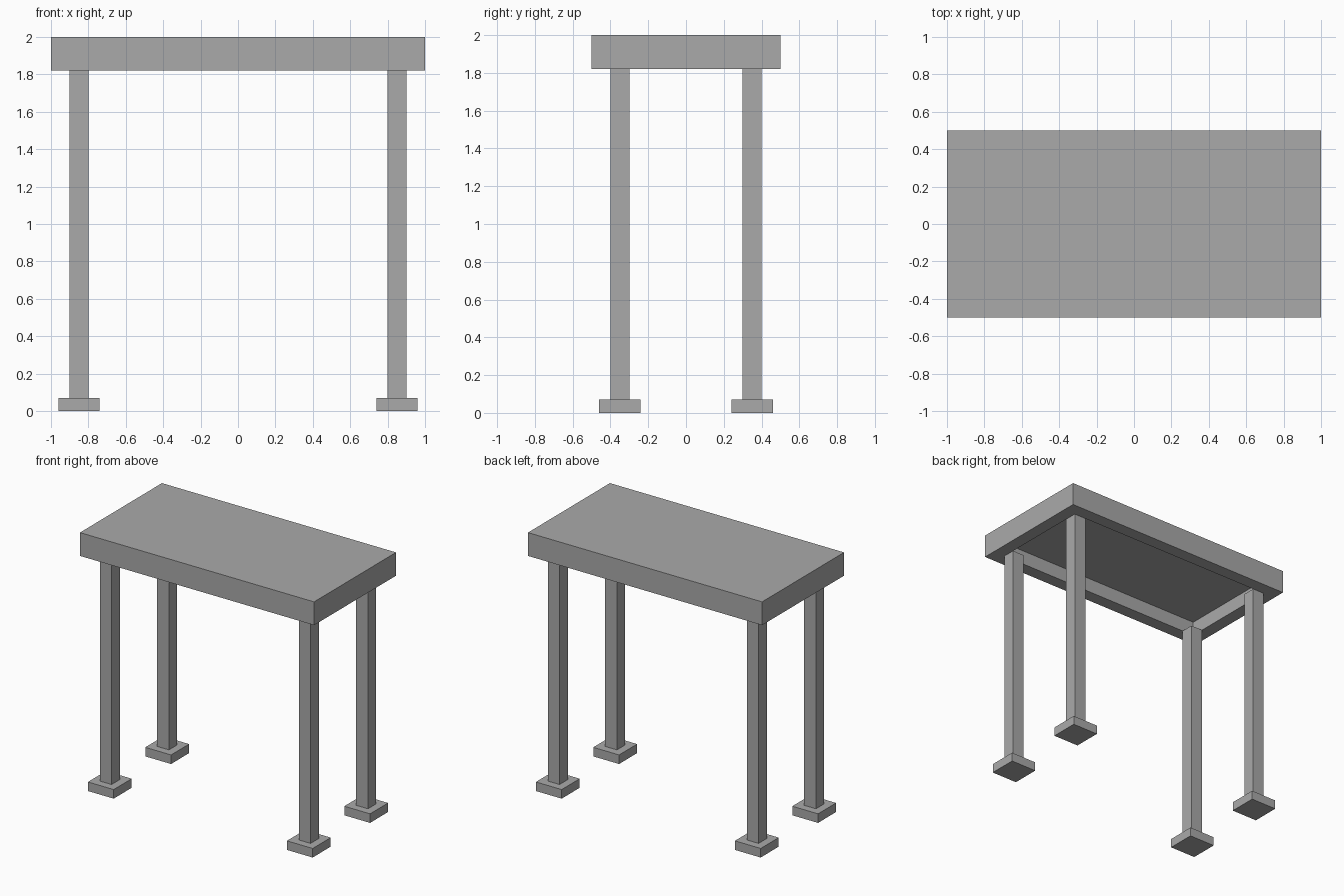
import bpy
import bmesh
from mathutils import Matrix, Vector

default = bpy.data.objects.get("Cube")
if default:
    bpy.data.objects.remove(default, do_unlink=True)

grey = bpy.data.materials.new("plain_grey")
grey.use_nodes = True
colour = (0.40, 0.40, 0.40, 1)
grey.diffuse_color = colour
grey.node_tree.nodes["Principled BSDF"].inputs["Base Color"].default_value = colour

TOP, RIM_BOTTOM, CEILING = 2.0, 1.82, 1.93
FOOT_HEIGHT = 0.07
RIM = 0.1


def add_object(name, bm):
    mesh = bpy.data.meshes.new(name)
    bm.to_mesh(mesh)
    bm.free()
    mesh.materials.append(grey)
    obj = bpy.data.objects.new(name, mesh)
    bpy.context.collection.objects.link(obj)
    return obj


def box_mesh(x, y, low, high, width, depth):
    bm = bmesh.new()
    place = Matrix.Translation((x, y, (low + high) / 2))
    size = Matrix.Diagonal((width, depth, high - low, 1))
    bmesh.ops.create_cube(bm, size=1, matrix=place @ size)
    return bm


# Table top: a slab whose underside is inset and pushed up, leaving a rim
bm = box_mesh(0, 0, RIM_BOTTOM, TOP, 2, 1)
under = min(bm.faces, key=lambda f: f.calc_center_median().z)
bmesh.ops.inset_region(bm, faces=[under], thickness=RIM, use_even_offset=True)
inner = bmesh.ops.extrude_face_region(bm, geom=[under])
bmesh.ops.translate(bm, vec=Vector((0, 0, CEILING - RIM_BOTTOM)),
                    verts=[v for v in inner["geom"] if isinstance(v, bmesh.types.BMVert)])
if under.is_valid:
    bmesh.ops.delete(bm, geom=[under], context="FACES_ONLY")
bmesh.ops.recalc_face_normals(bm, faces=bm.faces)
add_object("table_top", bm)

# Four square legs, each on a square foot
for side, sx in (("left", 1), ("right", -1)):
    for end, sy in (("front", -1), ("back", 1)):
        x, y = sx * 0.85, sy * 0.35
        add_object(f"{end}_{side}_leg",
                   box_mesh(x, y, FOOT_HEIGHT, RIM_BOTTOM, 0.1, 0.1))
        add_object(f"{end}_{side}_foot",
                   box_mesh(x, y, 0, FOOT_HEIGHT, 0.22, 0.22))
